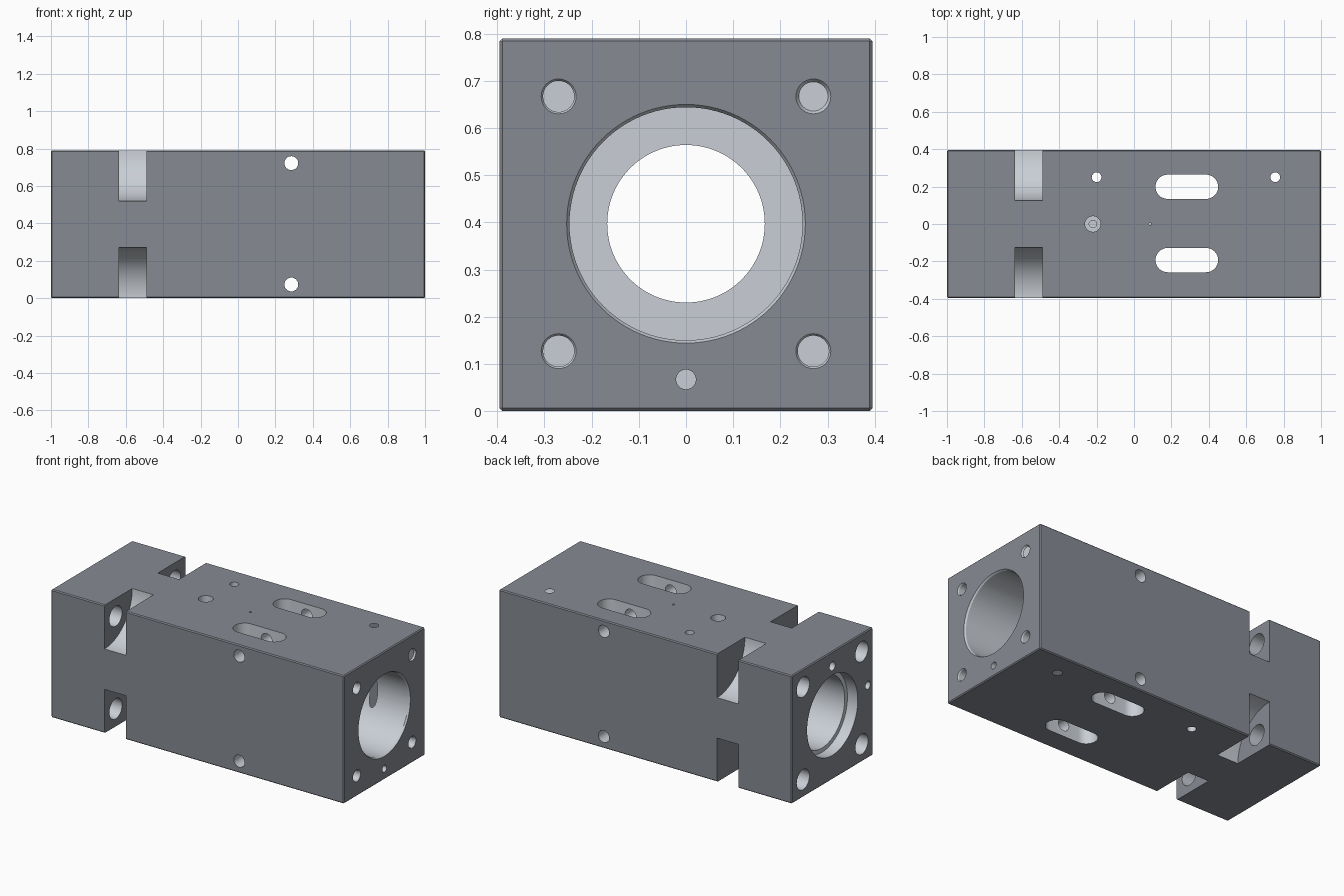
import bpy, bmesh, math
from mathutils import Matrix, Vector

if "Cube" in bpy.data.objects:
    bpy.data.objects.remove(bpy.data.objects["Cube"])

H = 0.395          # half width, also the height of the centre line
AXES = {'x': Vector((1, 0, 0)), 'y': Vector((0, 1, 0)), 'z': Vector((0, 0, 1))}


def finish(name, bm):
    bmesh.ops.recalc_face_normals(bm, faces=bm.faces)
    mesh = bpy.data.meshes.new(name)
    bm.to_mesh(mesh)
    bm.free()
    obj = bpy.data.objects.new(name, mesh)
    bpy.context.collection.objects.link(obj)
    return obj


def apply_modifiers(obj):
    bpy.context.view_layer.objects.active = obj
    for m in list(obj.modifiers):
        bpy.ops.object.modifier_apply(modifier=m.name)


# Main block with a fine edge chamfer
bm = bmesh.new()
bmesh.ops.create_cube(bm, size=1, matrix=Matrix.Translation((0, 0, H)) @ Matrix.Diagonal((2, 2 * H, 2 * H, 1)))
body = finish("housing_block", bm)
bev = body.modifiers.new("chamfer", 'BEVEL')
bev.width = 0.006
bev.segments = 1
apply_modifiers(body)


def cut(cutter):
    cutter.hide_render = True
    m = body.modifiers.new("cut", 'BOOLEAN')
    m.operation = 'DIFFERENCE'
    m.solver = 'EXACT'
    m.object = cutter
    apply_modifiers(body)
    bpy.data.objects.remove(cutter)


def drill(axis, start, end, r, r_end=None, n=32):
    """Round or tapered cut between two points on a line along the axis."""
    a, b = Vector(start), Vector(end)
    d = b - a
    bm = bmesh.new()
    rot = AXES['z'].rotation_difference(d.normalized()).to_matrix().to_4x4()
    bmesh.ops.create_cone(bm, cap_ends=True, segments=n, radius1=r,
                          radius2=r if r_end is None else r_end, depth=d.length,
                          matrix=Matrix.Translation((a + b) / 2) @ rot)
    cut(finish(axis + "_cutter", bm))


def slot(x0, x1, y, r):
    """Long rounded slot through the full height."""
    bm = bmesh.new()
    pts = []
    for cx, start in ((x1 - r, -90), (x0 + r, 90)):
        for i in range(17):
            t = math.radians(start + i * 180 / 16)
            pts.append((cx + r * math.cos(t), y + r * math.sin(t), -0.1))
    face = bm.faces.new([bm.verts.new(p) for p in pts])
    out = bmesh.ops.extrude_face_region(bm, geom=[face])
    bmesh.ops.translate(bm, vec=(0, 0, 1), verts=[v for v in out['geom'] if isinstance(v, bmesh.types.BMVert)])
    cut(finish("slot_cutter", bm))


# Stepped main bore: main chamber, narrow neck, left recess, entry chamfer
C = H + 0.002
drill('x', (-0.5, 0, C), (1.1, 0, C), 0.247, n=96)
drill('x', (0.99, 0, C), (1.01, 0, C), 0.247, 0.259, n=96)
drill('x', (-1.1, 0, C), (-0.93, 0, C), 0.247, n=96)
drill('x', (-1.05, 0, C), (-0.6, 0, C), 0.22, n=96)
drill('x', (-0.7, 0, C), (-0.4, 0, C), 0.167, n=96)

# Scooped corner notches, with screw holes at both ends
for sy in (-1, 1):
    for sz in (-1, 1):
        drill('x', (-0.635, sy * H, H + sz * H), (-0.49, sy * H, H + sz * H), 0.27, n=96)
        drill('x', (-1.1, sy * 0.286, H + sz * 0.286), (-0.6, sy * 0.286, H + sz * 0.286), 0.062)
        y, z = sy * 0.27, C + sz * 0.27
        drill('x', (1.1, y, z), (0.72, y, z), 0.033)
        drill('x', (1.005, y, z), (0.99, y, z), 0.04, 0.031)

# Small end-face holes
drill('x', (1.1, 0, 0.067), (0.85, 0, 0.067), 0.021)
drill('x', (-1.1, 0, 0.70), (-0.85, 0, 0.70), 0.027)
drill('x', (-1.1, -0.346, 0.45), (-0.85, -0.346, 0.45), 0.024)

# Vertical slots and cross holes
for y in (-0.193, 0.199):
    slot(0.115, 0.45, y, 0.065)
for z in (0.073, 0.722):
    drill('y', (0.285, -0.6, z), (0.285, 0.6, z), 0.037)
for x in (-0.2, 0.755):
    drill('z', (x, 0.25, -0.1), (x, 0.25, 0.9), 0.026)

# Stepped port and pin hole in the top face
drill('z', (-0.22, 0, 0.9), (-0.22, 0, 0.71), 0.042)
drill('z', (-0.22, 0, 0.75), (-0.22, 0, 0.55), 0.02)
drill('z', (0.085, 0, 0.9), (0.085, 0, 0.55), 0.007, n=16)

# Dark outer skin, paler machined surfaces inside
for name, col in (("dark_skin", (0.24, 0.254, 0.29, 1)), ("machined", (0.59, 0.625, 0.67, 1))):
    mat = bpy.data.materials.new(name)
    mat.diffuse_color = col
    mat.use_nodes = True
    mat.node_tree.nodes["Principled BSDF"].inputs["Base Color"].default_value = mat.diffuse_color
    body.data.materials.append(mat)
mid, half = Vector((0, 0, H)), (1, H, H)
for p in body.data.polygons:
    pts = [body.data.vertices[i].co - mid for i in p.vertices]
    outer = any(s * p.normal[k] > 0.6 and all(s * q[k] > half[k] - 0.0065 for q in pts)
                for k in range(3) for s in (-1, 1))
    notch_wall = abs(p.normal.x) > 0.9 and any(all(abs(q.x - x) < 0.002 for q in pts) for x in (-0.635, -0.49))
    p.material_index = 0 if outer or notch_wall else 1

bpy.ops.object.select_all(action='DESELECT')
body.select_set(True)
bpy.context.view_layer.objects.active = body
bpy.ops.object.shade_smooth_by_angle(angle=math.radians(30))
